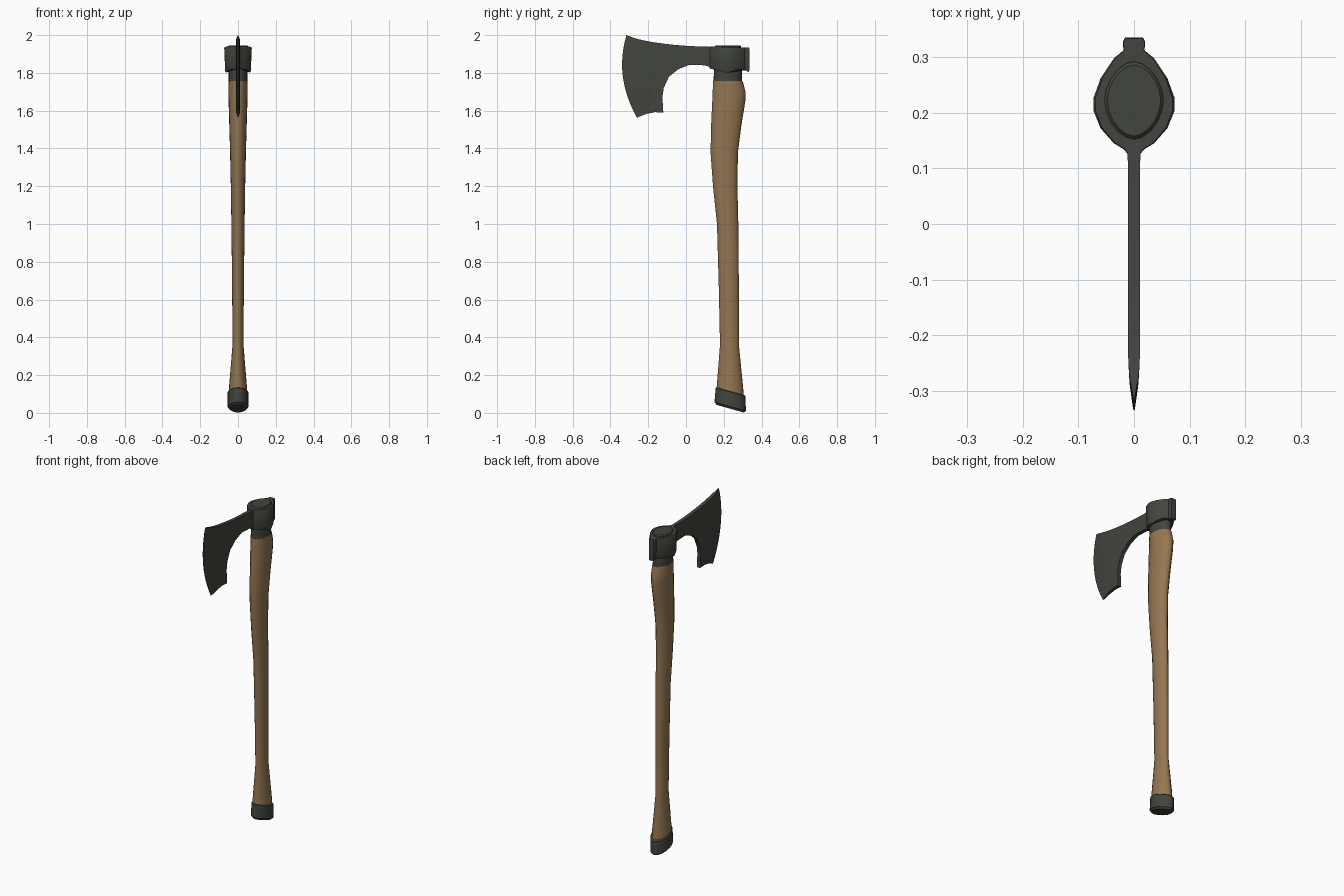
import bpy, math


def material(name, col):
    m = bpy.data.materials.new(name)
    m.diffuse_color = (*col, 1)
    return m


WOOD = material("ash_wood", (0.30, 0.18, 0.085))
IRON = material("dark_iron", (0.054, 0.058, 0.047))


def make(name, verts, faces, mat, angle=35):
    me = bpy.data.meshes.new(name)
    me.from_pydata(verts, [], faces)
    me.materials.append(mat)
    ob = bpy.data.objects.new(name, me)
    bpy.context.collection.objects.link(ob)
    bpy.ops.object.select_all(action='DESELECT')
    ob.select_set(True)
    bpy.context.view_layer.objects.active = ob
    bpy.ops.object.mode_set(mode='EDIT')
    bpy.ops.mesh.select_all(action='SELECT')
    bpy.ops.mesh.normals_make_consistent(inside=False)
    bpy.ops.object.mode_set(mode='OBJECT')
    bpy.ops.object.shade_smooth_by_angle(angle=math.radians(angle))
    return ob


def loft(name, rings, mat, angle=35):
    """Skin closed rings of equal length and cap both ends."""
    n = len(rings[0])
    verts = [v for r in rings for v in r]
    faces = [(k * n + i, k * n + (i + 1) % n, (k + 1) * n + (i + 1) % n, (k + 1) * n + i)
             for k in range(len(rings) - 1) for i in range(n)]
    faces += [tuple(range(n))[::-1], tuple(range(len(verts) - n, len(verts)))]
    return make(name, verts, faces, mat, angle)


def oval(z, y0, y1, rx, slope=0.0, n=20):
    """Slightly pointed oval ring spanning y0..y1, optionally tilted along y."""
    yc, ry, ring = (y0 + y1) / 2, (y1 - y0) / 2, []
    for i in range(n):
        a = math.tau * i / n
        c, s = math.cos(a), math.sin(a)
        x = math.copysign(abs(c) ** 1.1, c) * rx
        y = math.copysign(abs(s) ** 1.1, s) * ry
        ring.append((x, yc + y, z + slope * y))
    return ring


# Curved wooden handle: z, front y, back y, half width
loft("handle", [oval(*p) for p in [
    (0.07, 0.158, 0.305, 0.050), (0.13, 0.162, 0.303, 0.048), (0.36, 0.180, 0.280, 0.029),
    (0.65, 0.174, 0.280, 0.031), (1.00, 0.164, 0.277, 0.035), (1.20, 0.143, 0.272, 0.038),
    (1.38, 0.130, 0.275, 0.042), (1.52, 0.133, 0.293, 0.046), (1.65, 0.139, 0.314, 0.050),
    (1.70, 0.141, 0.315, 0.051), (1.757, 0.144, 0.300, 0.050)]], WOOD, 40)

# Slanted iron cap at the foot
loft("foot_cap", [oval(*p, slope=-0.28) for p in [
    (0.114, 0.163, 0.309, 0.050), (0.110, 0.157, 0.315, 0.055),
    (0.034, 0.151, 0.317, 0.055), (0.022, 0.163, 0.306, 0.044)]], IRON)

# Iron neck passing through the socket, closed at the top
loft("neck", [oval(*p) for p in [
    (1.75, 0.146, 0.296, 0.049), (1.90, 0.150, 0.294, 0.052),
    (1.940, 0.152, 0.292, 0.053), (1.946, 0.158, 0.286, 0.048)]], IRON)

# Socket with poll: half outline seen from above, mirrored
half = [(0.011, 0.125), (0.018, 0.134), (0.036, 0.145), (0.060, 0.172), (0.073, 0.204),
        (0.073, 0.226), (0.060, 0.262), (0.036, 0.298), (0.019, 0.312), (0.020, 0.328),
        (0.016, 0.335)]
outline = half + [(-x, y) for x, y in reversed(half)]


def low(y):
    """Wavy lower rim of the socket."""
    return 1.823 - 0.022 * math.exp(-((y - 0.215) / 0.05) ** 2) - 0.018 * max(0, (y - 0.29) / 0.045)


def top(y):
    return 1.941 - 0.03 * (y - 0.1)


loft("socket", [
    [(x * 0.88, 0.22 + (y - 0.22) * 0.99, low(y)) for x, y in outline],
    [(x * 0.93, y, low(y) + 0.008) for x, y in outline],
    [(x, y, top(y) - 0.006) for x, y in outline],
    [(x * 0.95, 0.22 + (y - 0.22) * 0.99, top(y)) for x, y in outline]], IRON)

# Bearded blade: top y, z, bottom y, z, half thickness, forward bulge
cols = [
    (0.160, 1.937, 0.160, 1.820, 0.012, 0), (0.100, 1.939, 0.100, 1.840, 0.011, 0),
    (0.020, 1.942, 0.020, 1.843, 0.011, 0), (-0.060, 1.948, -0.040, 1.820, 0.011, 0),
    (-0.120, 1.955, -0.090, 1.780, 0.011, 0), (-0.170, 1.962, -0.118, 1.720, 0.011, 0.005),
    (-0.200, 1.967, -0.125, 1.670, 0.011, 0.012), (-0.225, 1.972, -0.120, 1.590, 0.011, 0.02),
    (-0.250, 1.978, -0.165, 1.592, 0.010, 0.03), (-0.275, 1.985, -0.210, 1.583, 0.008, 0.038),
    (-0.315, 2.000, -0.260, 1.563, 0.0008, 0.047)]
N = 12
rings = []
for ty, tz, by, bz, t, bulge in cols:
    side = []
    for i in range(N + 1):
        s = i / N
        side.append((ty + (by - ty) * s - 4 * bulge * s * (1 - s), tz + (bz - tz) * s))
    rings.append([(t, y, z) for y, z in side] + [(-t, y, z) for y, z in reversed(side)])
loft("blade", rings, IRON, 30)
